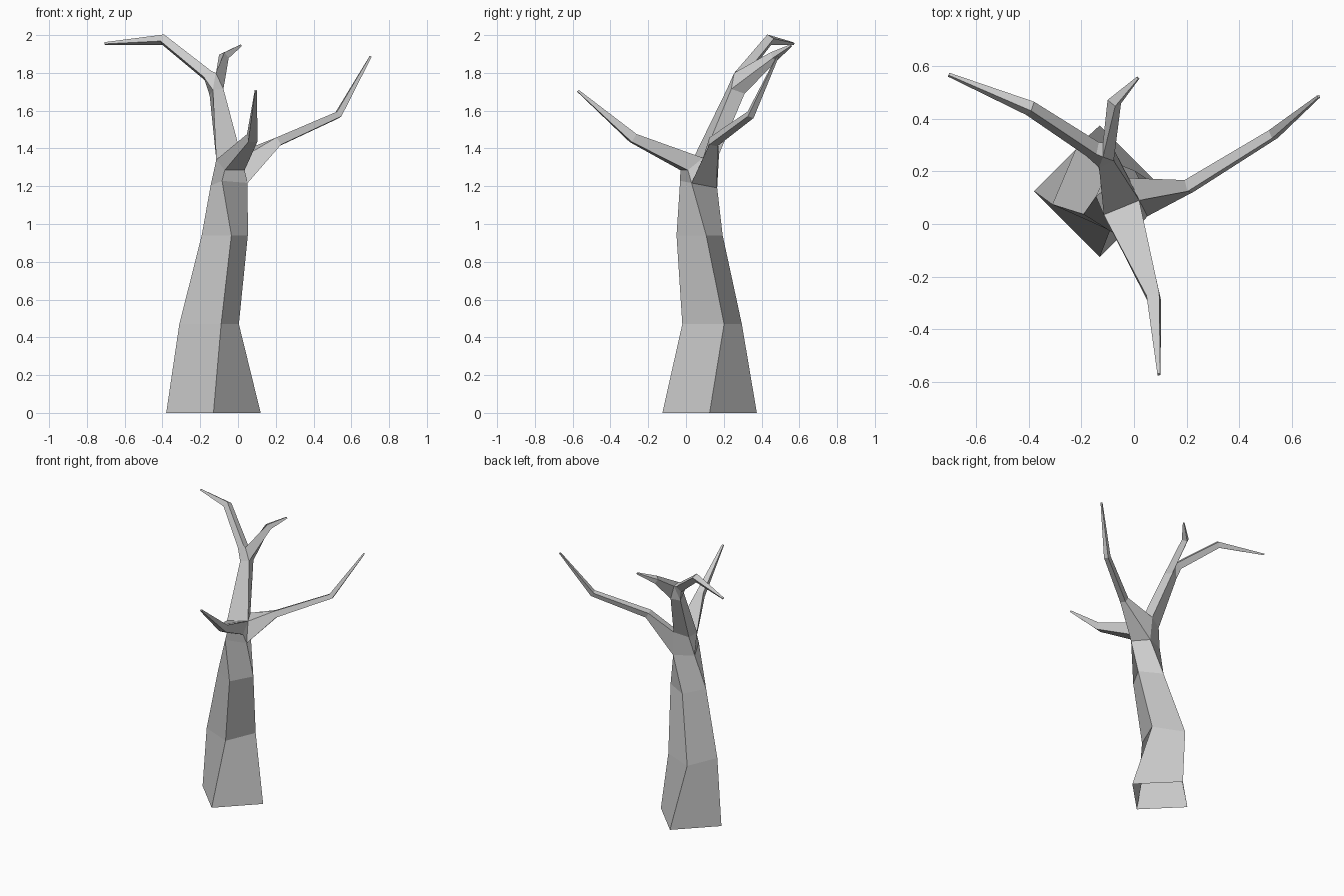
import bpy
import bmesh
import math
from mathutils import Vector

# Remove only the default object
default_cube = bpy.data.objects.get("Cube")
if default_cube:
    bpy.data.objects.remove(default_cube, do_unlink=True)

bm = bmesh.new()


def vert(x, y, z):
    return bm.verts.new((x, y, z))


def bridge(lower, upper):
    """Join two rings of equal size with a band of quads."""
    count = len(lower)
    for i in range(count):
        j = (i + 1) % count
        bm.faces.new((lower[i], lower[j], upper[j], upper[i]))


def trunk_ring(x, y, z, radius, degrees, tilt=0):
    """Square trunk section; first corner is the front one, then right, back, left."""
    ring = []
    for i in range(4):
        angle = math.radians(degrees + 90 * i)
        ring.append(vert(x + radius * math.cos(angle),
                         y + radius * math.sin(angle),
                         z - tilt * math.sin(angle)))
    return ring


def grow_limb(root, path):
    """Grow a tapering square limb out of four root corners along (point, radius) steps."""
    centre = sum((v.co for v in root), Vector()) / len(root)
    points = [centre] + [Vector(p) for p, radius in path]
    corner = root[0].co - centre
    next_corner = root[1].co - centre
    previous = root
    for i in range(1, len(points)):
        arriving = (points[i] - points[i - 1]).normalized()
        leaving = (points[min(i + 1, len(points) - 1)] - points[i]).normalized()
        along = (arriving + leaving).normalized()
        # Carry the corner directions forward without twisting
        u = (corner - along * corner.dot(along)).normalized()
        v = along.cross(u)
        if v.dot(next_corner) < 0:
            v.negate()
        radius = path[i - 1][1]
        ring = [bm.verts.new(points[i] + d * radius) for d in (u, v, -u, -v)]
        bridge(previous, ring)
        previous, corner, next_corner = ring, u, v
    bm.faces.new(previous)


# Trunk, open at the foot
trunk = [
    trunk_ring(-.13, .125, 0, .25, -90),
    trunk_ring(-.153, .138, .47, .17, -68),
    trunk_ring(-.07, .072, .94, .127, -74),
    trunk_ring(-.047, .067, 1.21, .105, -111, .02),
]
for lower, upper in zip(trunk, trunk[1:]):
    bridge(lower, upper)
front, right, back, left = trunk[-1]

# Crown, where the two lower limbs leave the trunk
lip_left = vert(-.07, -.03, 1.285)
lip_right = vert(.035, .01, 1.285)
neck_left = vert(-.115, .035, 1.34)
neck_right = vert(.02, .09, 1.35)
neck_back = vert(-.02, .175, 1.37)
neck_side = vert(-.115, .13, 1.34)
bm.faces.new((front, right, lip_right, lip_left))
bm.faces.new((left, front, lip_left, neck_left))
bm.faces.new((left, neck_left, neck_side))
bm.faces.new((back, left, neck_side, neck_back))
bm.faces.new((right, neck_right, lip_right))

# Upper trunk and the saddle of its fork
neck = [neck_left, neck_right, neck_back, neck_side]
fork = [vert(-.133, .215, 1.71), vert(-.077, .24, 1.715),
        vert(-.09, .31, 1.69), vert(-.15, .28, 1.68)]
bridge(neck, fork)
saddle_front = vert(-.118, .255, 1.8)
saddle_back = vert(-.118, .31, 1.79)
bm.faces.new((fork[0], fork[1], saddle_front))
bm.faces.new((fork[2], fork[3], saddle_back))

# Front limb
grow_limb([lip_left, lip_right, neck_right, neck_left],
          [((.075, -.28, 1.455), .035), ((.095, -.572, 1.705), .008)])
# Left limb
grow_limb([right, back, neck_back, neck_right],
          [((.21, .145, 1.435), .032), ((.53, .342, 1.578), .024),
           ((.702, .485, 1.887), .007)])
# Upper right limb
grow_limb([fork[0], saddle_front, saddle_back, fork[3]],
          [((-.158, .285, 1.785), .036), ((-.395, .44, 1.975), .03),
           ((-.705, .568, 1.955), .008)])
# Upper back limb
grow_limb([fork[1], fork[2], saddle_back, saddle_front],
          [((-.075, .465, 1.887), .028), ((.015, .556, 1.945), .007)])

bmesh.ops.recalc_face_normals(bm, faces=bm.faces[:])
mesh = bpy.data.meshes.new("bare_tree")
bm.to_mesh(mesh)
bm.free()

# Plain grey bark
bark = bpy.data.materials.new("grey_bark")
bark.use_nodes = True
colour = (.6, .6, .6, 1)
bark.diffuse_color = colour
bark.node_tree.nodes["Principled BSDF"].inputs["Base Color"].default_value = colour
mesh.materials.append(bark)

tree = bpy.data.objects.new("bare_tree", mesh)
bpy.context.collection.objects.link(tree)
